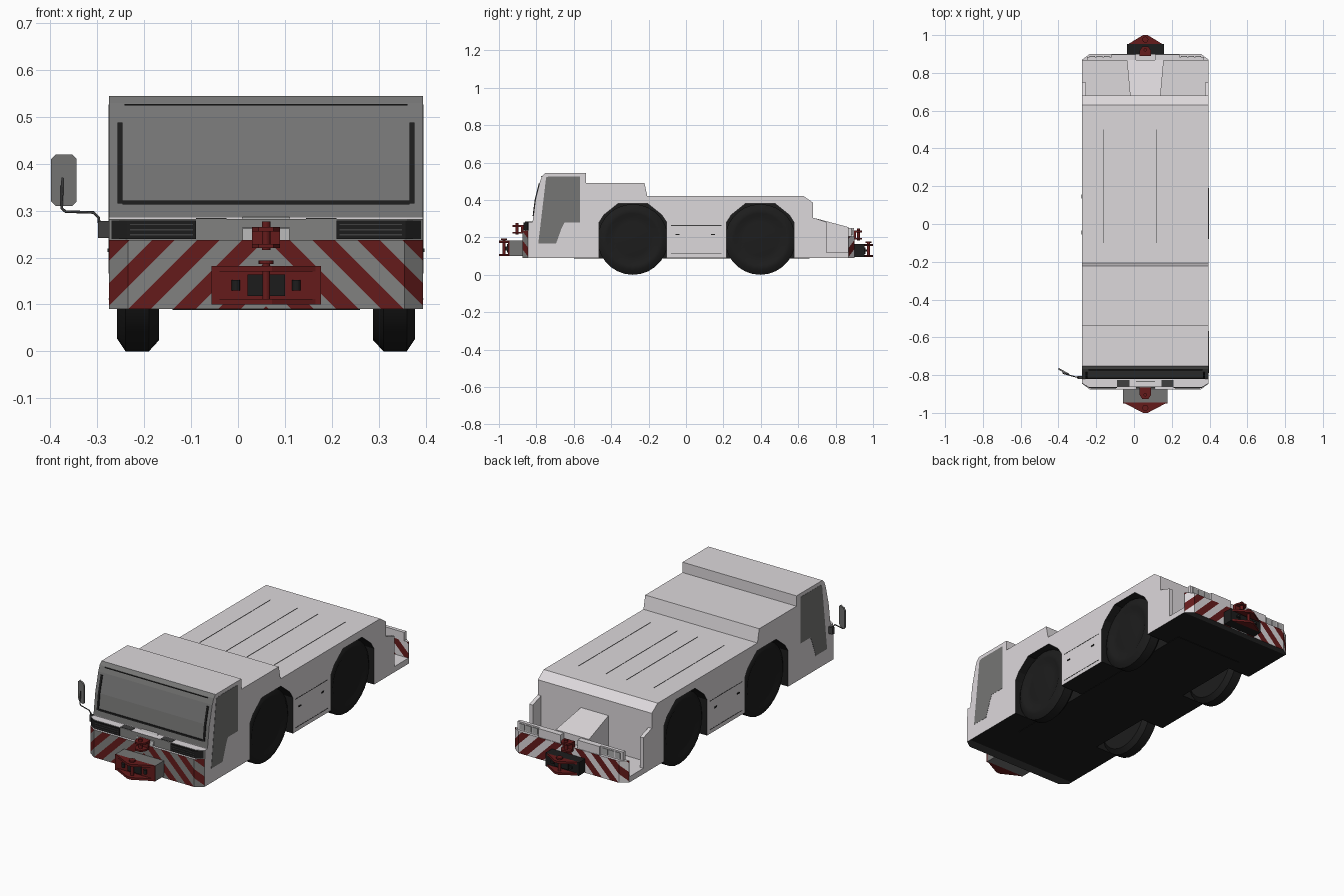
import bpy, bmesh, math
from mathutils import Vector

if "Cube" in bpy.data.objects:
    bpy.data.objects.remove(bpy.data.objects["Cube"])

CX = 0.06          # centre line of the vehicle body
HW = 0.335         # half width


def mat(name, r, g, b):
    m = bpy.data.materials.new(name)
    m.diffuse_color = (r, g, b, 1)
    m.use_nodes = True
    m.node_tree.nodes["Principled BSDF"].inputs["Base Color"].default_value = m.diffuse_color
    return m


WHITE = mat("body_white", .72, .69, .71)
LIGHT = mat("hood_light_grey", .42, .42, .42)
GREY = mat("stripe_grey", .22, .22, .215)
GLASS = mat("window_grey", .18, .18, .178)
BLACK = mat("rubber_black", .012, .012, .012)
RED = mat("warning_red", .13, .011, .011)
METAL = mat("dark_metal", .05, .05, .05)


def finish(bm, name, mats, rule=None):
    bmesh.ops.recalc_face_normals(bm, faces=bm.faces[:])
    bm.normal_update()
    if rule:
        for f in bm.faces:
            f.material_index = rule(f)
    me = bpy.data.meshes.new(name)
    bm.to_mesh(me)
    bm.free()
    for m in mats:
        me.materials.append(m)
    ob = bpy.data.objects.new(name, me)
    bpy.context.collection.objects.link(ob)
    return ob


def prism_bm(pts, axis, a, b):
    """Extrude a 2D outline: axis 'x' takes (y, z) points, axis 'z' takes (x, y)."""
    bm = bmesh.new()
    put = (lambda p, t: (t, p[0], p[1])) if axis == 'x' else (lambda p, t: (p[0], p[1], t))
    lo = [bm.verts.new(put(p, a)) for p in pts]
    hi = [bm.verts.new(put(p, b)) for p in pts]
    bm.faces.new(lo[::-1])
    bm.faces.new(hi)
    n = len(pts)
    for i in range(n):
        bm.faces.new((lo[i], lo[(i + 1) % n], hi[(i + 1) % n], hi[i]))
    return bm


def prism(name, pts, axis, a, b, m):
    return finish(prism_bm(pts, axis, a, b), name, [m])


def box(name, x0, x1, y0, y1, z0, z1, m):
    return prism(name, [(x0, y0), (x1, y0), (x1, y1), (x0, y1)], 'z', z0, z1, m)


def sides(name, pts, inset, out, m):
    """Same side profile on both flanks of the body."""
    for s, tag in ((-1, "left"), (1, "right")):
        prism(f"{name}_{tag}", pts, 'x', CX + s * (HW - inset), CX + s * (HW + out), m)


def disc(name, x, y, z0, z1, r, m):
    pts = [(x + r * math.cos(i * math.pi / 8), y + r * math.sin(i * math.pi / 8)) for i in range(16)]
    return prism(name, pts, 'z', z0, z1, m)


# Main body: side profile with open wheel arches, extruded across the width
AXLES = (-0.284, 0.397)
front = [(-.82, .09), (-.82, .285), (-.805, .40), (-.78, .50), (-.768, .53), (-.752, .545)]
top = [(-.535, .545), (-.535, .49), (-.222, .49), (-.207, .42), (.63, .42), (.68, .385), (.68, .09)]
arch = [(.181, .09), (.181, .28), (.155, .32), (.08, .38), (-.08, .38), (-.155, .32), (-.181, .28), (-.181, .09)]
outline = front + top
for y in reversed(AXLES):
    outline += [(y + p[0], p[1]) for p in arch]


def body_rule(f):
    c, n = f.calc_center_median(), f.normal
    if abs(n.x) > .5:
        return 0
    if n.z < -.5 or (c.z < .385 and any(abs(c.y - y) < .185 for y in AXLES)):
        return 1
    return 2 if n.y < -.5 and c.y < -.7 and c.z > .285 else 0


finish(prism_bm(outline, 'x', CX - HW, CX + HW), "body", [WHITE, BLACK, GLASS], body_rule)
box("chassis_core", CX - .2, CX + .2, -.6, .66, .088, .385, BLACK)


# Windscreen seals following the curve of the glass
def screen_strip(name, x0, x1, z0, z1):
    zs = [z0] + [p[1] for p in front if z0 < p[1] < z1] + [z1]

    def at(z):
        for (ya, za), (yb, zb) in zip(front, front[1:]):
            if za <= z <= zb:
                return ya + (yb - ya) * (z - za) / (zb - za)
    pts = [(at(z) - .004, z) for z in zs] + [(at(z) + .002, z) for z in reversed(zs)]
    prism(name, pts, 'x', x0, x1, BLACK)


screen_strip("seal_left", -.257, -.246, .315, .488)
screen_strip("seal_right", .366, .377, .315, .488)
screen_strip("seal_bottom", -.246, .366, .313, .322)
screen_strip("seal_top", -.242, .362, .524, .527)

# Cab side windows, side panels and handles
sides("side_window", [(-.79, .166), (-.748, .52), (-.735, .526), (-.567, .526), (-.567, .28), (-.65, .28),
                      (-.665, .25), (-.695, .166)], .002, .001, GLASS)
for z in (.11, .262):
    sides("panel_seam", [(-.08, z), (.19, z), (.19, z + .003), (-.08, z + .003)], .002, .001, METAL)
for y in (-.045, .145):
    sides("panel_handle", [(y - .01, .212), (y + .01, .212), (y + .01, .219), (y - .01, .219)], .002, .003, BLACK)

# Deck panel seams
for x in (-.16, .0, .12, .28):
    box("deck_seam", x - .0006, x + .0006, -.1, .5, .418, .4215, METAL)

# Rear well with dark underside, side gussets and centre hump
finish(prism_bm([(.68, .09), (.866, .09), (.866, .12), (.68, .12)], 'x', CX - HW, CX + HW), "rear_floor",
       [WHITE, BLACK], lambda f: int(f.normal.z < -.5))
sides("rear_gusset", [(.68, .305), (.75, .282), (.75, .12), (.68, .12)], .02, 0, WHITE)
hump = prism_bm([(.68, .305), (.868, .255), (.868, .12), (.68, .12)], 'x', -.085, .085)
for v in hump.verts:
    v.co.x = CX + v.co.x * (1.15 if v.co.y > .8 else .95)
finish(hump, "rear_hump", [WHITE])


# Bumpers: striped half sliced by slanted planes, then mirrored
def bumper(name, s, y0, y1, z1, light):
    plan = [(0, s * y0), (0, s * y1), (HW - .04, s * y1), (HW, s * (y1 - .03)), (HW, s * y0)]
    bm = prism_bm(plan, 'z', .09, z1)
    w = .048
    for k in range(1, 14):
        bmesh.ops.bisect_plane(bm, geom=bm.verts[:] + bm.edges[:] + bm.faces[:],
                               plane_co=(k * w, 0, 0), plane_no=(1, 0, 1))
    bm.normal_update()
    bmesh.ops.delete(bm, geom=[f for f in bm.faces if all(v.co.x < 1e-5 for v in f.verts)], context='FACES')

    def rule(f):
        c = f.calc_center_median()
        if f.normal.z > .5 or abs(f.normal.x) > .9:
            return 2
        if f.normal.z < -.5:
            return 3
        return int((c.x + c.z) / w) % 2
    ob = finish(bm, name, [light, RED, WHITE, METAL], rule)
    ob.location.x = CX
    ob.modifiers.new("mirror", 'MIRROR')


bumper("front_bumper", -1, .82, .875, .237, GREY)
bumper("rear_bumper", 1, .866, .9, .205, WHITE)

# Front lip above the bumper, with lamps and centre hood
lip = [(CX - HW, -.82), (CX - HW, -.842), (CX - .3, -.862), (CX + .3, -.862), (CX + HW, -.842), (CX + HW, -.82)]
finish(prism_bm(lip, 'z', .237, .282), "front_lip", [WHITE, GREY], lambda f: int(f.normal.y < -.5))
finish(prism_bm([(-.872, .237), (-.865, .262), (-.83, .286), (-.82, .286), (-.82, .237)], 'x', .01, .11),
       "front_hood", [WHITE, LIGHT], lambda f: int(f.normal.y < -.5))
for s, tag in ((-1, "left"), (1, "right")):
    X = lambda d: CX + s * d
    prism(f"headlamp_{tag}", [(X(.15), -.868), (X(.297), -.868), (X(.33), -.847), (X(.33), -.838), (X(.15), -.85)],
          'z', .24, .279, BLACK)
    a, b = sorted((X(.156), X(.29)))
    for i in range(3):
        box(f"headlamp_bar_{tag}", a, b, -.87, -.868, .247 + i * .011, .25 + i * .011, METAL)
    a, b = sorted((X(.085), X(.15)))
    box(f"lip_pad_{tag}", a, b, -.860, -.826, .28, .284, METAL)
    # Rear upper rail and tail lamps
    a, b = sorted((X(.05), X(.18)))
    box(f"rear_rail_{tag}", a, b, .866, .897, .205, .25, WHITE)
    a, b = sorted((X(.18), X(.31)))
    box(f"tail_rail_{tag}", a, b, .866, .885, .205, .25, WHITE)
    for i in range(3):
        c = X(.205 + i * .038)
        box(f"tail_lamp_{tag}", c - .015, c + .015, .884, .889, .212, .243, LIGHT)


# Tow hitches: block, triangular jaw plates, pin, and a smaller upper hitch
def hitch(name, s, yb, ym, hw, z0, z1, u0, u1, ulen, block, face):
    Y = lambda v: s * v
    jaw = [(CX - hw, Y(ym)), (CX + hw, Y(ym)), (CX + .012, Y(1)), (CX - .012, Y(1))]
    box(f"{name}_block", CX - hw, CX + hw, Y(yb), Y(ym), z0, z1, block)
    box(f"{name}_face", CX - hw, CX + hw, Y(ym), Y(ym + .006), z0, z1, face)
    box(f"{name}_throat", CX - .04, CX + .04, Y(ym + .005), Y(ym + .012), z0 + .018, z1 - .018, BLACK)
    prism(f"{name}_jaw_top", jaw, 'z', z1 - .012, z1, RED)
    prism(f"{name}_jaw_bottom", jaw, 'z', z0, z0 + .012, RED)
    disc(f"{name}_pin", CX, Y(ym + .028), z0 + .002, z1 + .012, .008, RED)
    disc(f"{name}_pin_cap", CX, Y(ym + .028), z1 + .004, z1 + .012, .016, RED)
    for t in (-1, 1):
        disc(f"{name}_bolt", CX + t * hw * .55, Y(ym + .012), z0 + .03, z1 - .03, .009, BLACK)
    ua, ub = yb - .01, yb + ulen
    lug = [(CX - .03, Y(ua)), (CX + .03, Y(ua)), (CX + .03, Y(ub - .022)), (CX + .016, Y(ub)),
           (CX - .016, Y(ub)), (CX - .03, Y(ub - .022))]
    for z in (u0, u1 - .009):
        prism(f"{name}_upper_lug", lug, 'z', z, z + .009, RED)
    box(f"{name}_upper_back", CX - .03, CX + .03, Y(yb - .01), Y(yb + .008), u0, u1, RED)
    disc(f"{name}_upper_pin", CX, Y(yb + ulen * .55), u0 - .004, u1 + .012, .009, RED)


hitch("front_hitch", -1, .875, .945, .117, .10, .182, .22, .265, .052, GLASS, RED)
hitch("rear_hitch", 1, .90, .948, .098, .094, .165, .188, .236, .04, BLACK, BLACK)


# Wheels: lathed tyre with a slightly dished outer face
def wheel(name, y, s):
    prof = [(0, .375), (.09, .372), (.12, .368), (.14, .378), (.162, .378), (.189, .36),
            (.189, .31), (.165, .288), (0, .288)]
    bm = bmesh.new()
    n, rings = 28, []
    for r, x in prof:
        xx = CX + s * (x - CX)
        cnt = 1 if r == 0 else n
        rings.append([bm.verts.new((xx, y + r * math.cos(2 * math.pi * i / n),
                                    .189 + r * math.sin(2 * math.pi * i / n))) for i in range(cnt)])
    for a, b in zip(rings, rings[1:]):
        for i in range(n):
            j = (i + 1) % n
            loop = [a[i % len(a)], a[j % len(a)], b[j % len(b)], b[i % len(b)]]
            bm.faces.new(list(dict.fromkeys(loop)))
    ob = finish(bm, name, [BLACK])
    bpy.context.view_layer.objects.active = ob
    ob.select_set(True)
    bpy.ops.object.shade_smooth_by_angle(angle=math.radians(35))
    ob.select_set(False)


for y, t in zip(AXLES, ("front", "rear")):
    for s, tag in ((-1, "left"), (1, "right")):
        wheel(f"{t}_wheel_{tag}", y, s)

# Wing mirror on a bent arm
w, h, c = .0275, .055, .01
mp = [(-w, -h + c), (-w + c, -h), (w - c, -h), (w, -h + c), (w, h - c), (w - c, h), (-w + c, h), (-w, h - c)]
bm = prism_bm(mp, 'z', -.005, .005)
for v in bm.verts:
    x, z, t = v.co
    v.co = Vector((-.3715 + x, -.782 - x * .55 + t, .365 + z))
finish(bm, "wing_mirror", [GLASS])
cu = bpy.data.curves.new("mirror_arm", 'CURVE')
cu.dimensions = '3D'
cu.bevel_depth = .003
cu.bevel_resolution = 1
cu.materials.append(METAL)
path = [(-.375, -.785, .37), (-.376, -.79, .305), (-.368, -.793, .298), (-.308, -.81, .296), (-.297, -.812, .285),
        (-.295, -.812, .25)]
sp = cu.splines.new('POLY')
sp.points.add(len(path) - 1)
for p, q in zip(sp.points, path):
    p.co = (*q, 1)
bpy.context.collection.objects.link(bpy.data.objects.new("mirror_arm", cu))
box("mirror_bracket", -.299, -.274, -.82, -.804, .242, .278, METAL)
